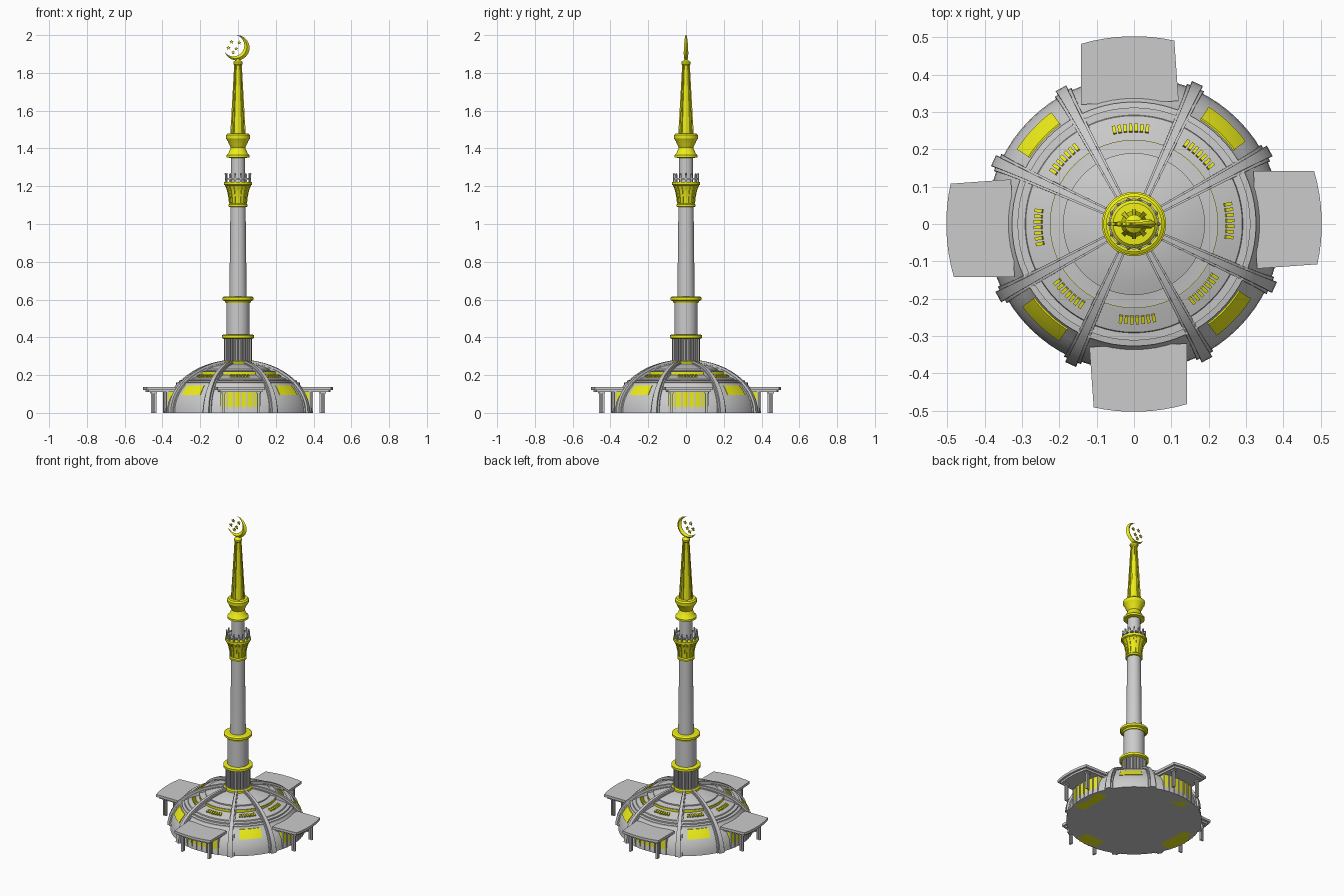
import bpy, bmesh
from math import sin, cos, pi, radians, sqrt
from mathutils import Matrix, Vector

if "Cube" in bpy.data.objects:
    bpy.data.objects.remove(bpy.data.objects["Cube"])

gold = bpy.data.materials.new("gold")
gold.diffuse_color = (0.85, 0.85, 0.01, 1)
gold.use_nodes = True
gold.node_tree.nodes["Principled BSDF"].inputs["Base Color"].default_value = gold.diffuse_color
TWIST = radians(2)              # whole plan is turned slightly
A, H = 0.395, 0.265             # dome radius and height


def rot(a):
    return Matrix.Rotation(a, 4, 'Z')


def finish(bm, name, mat=None, smooth=30):
    bmesh.ops.recalc_face_normals(bm, faces=bm.faces)
    me = bpy.data.meshes.new(name)
    bm.to_mesh(me)
    bm.free()
    if smooth:
        me.shade_smooth()
        me.set_sharp_from_angle(angle=radians(smooth))
    ob = bpy.data.objects.new(name, me)
    bpy.context.collection.objects.link(ob)
    if mat:
        me.materials.append(mat)
    return ob


def lathe(name, prof, segs=48, mat=None, smooth=30):
    bm = bmesh.new()
    rings = [[bm.verts.new((r * cos(2 * pi * i / segs), r * sin(2 * pi * i / segs), z))
              for i in range(segs)] for r, z in prof]
    for a, b in zip(rings, rings[1:]):
        for i in range(segs):
            j = (i + 1) % segs
            bm.faces.new((a[i], a[j], b[j], b[i]))
    bm.faces.new(rings[0])
    bm.faces.new(rings[-1])
    return finish(bm, name, mat, smooth)


def box(bm, size, m):
    bmesh.ops.create_cube(bm, size=1, matrix=m @ Matrix.Diagonal((*size, 1)))


def prism(bm, pts, z0, z1, m):
    lo = [bm.verts.new(m @ Vector((x, y, z0))) for x, y in pts]
    hi = [bm.verts.new(m @ Vector((x, y, z1))) for x, y in pts]
    bm.faces.new(lo)
    bm.faces.new(hi)
    for i in range(len(pts)):
        j = (i + 1) % len(pts)
        bm.faces.new((lo[i], lo[j], hi[j], hi[i]))


def sweep(bm, sections):
    rows = [[bm.verts.new(p) for p in s] for s in sections]
    for a, b in zip(rows, rows[1:]):
        for i in range(len(a)):
            j = (i + 1) % len(a)
            bm.faces.new((a[i], a[j], b[j], b[i]))
    bm.faces.new(rows[0])
    bm.faces.new(rows[-1])


def ell_r(z):
    return A * sqrt(1 - (z / H) ** 2)


def ell_z(r):
    return H * sqrt(1 - (r / A) ** 2)


# stepped dome
dome = [(A, 0)] + [(ell_r(z), z) for z in (.03, .06, .09, .12, .145)]
dome += [(.327, .152), (.327, .160), (.312, .163), (.312, .172), (.292, .174), (.290, .180),
         (.235, .198), (.224, .201), (.224, .219), (.205, .222), (.190, .225)]
dome += [(r, ell_z(r)) for r in (.19, .16, .13, .1, .06)]
lathe("dome", dome, 72, smooth=25)
lathe("dome_window_band", [(.2255, .203), (.2255, .216)], 72, gold)

# ribs: a wide low strip with a narrow raised strip on top
bm = bmesh.new()
for k in range(4):
    for s in (-1, 1):
        m = rot(TWIST + k * pi / 2 + s * radians(26.3))
        for w0, w1, h in ((.010, .025, .006), (.006, .016, .018)):
            secs = []
            for i in range(15):
                t = radians(79) * i / 14
                w = w1 + (w0 - w1) * i / 14
                n = Vector((cos(t) / A, 0, sin(t) / H)).normalized()
                p = Vector((A * cos(t), 0, H * sin(t)))
                q, b = p + n * h, p - n * .03
                b.z = max(b.z, 0)
                secs.append([m @ Vector((v.x, y, v.z)) for v, y in
                             ((b, -w), (q, -w), (q, w), (b, w))])
            sweep(bm, secs)
finish(bm, "dome_ribs")

# louvres in all eight bays
bm = bmesh.new()
for k in range(8):
    for i in range(-3, 4):
        a = TWIST + k * pi / 4 + i * radians(3.3)
        box(bm, (.021, .009, .018), rot(a) @ Matrix.Translation((.256, 0, .192))
            @ Matrix.Rotation(radians(20), 4, 'Y'))
finish(bm, "roof_louvres", gold, 0)

# large windows in the diagonal bays
bm = bmesh.new()
for k in range(4):
    secs = []
    for i in range(9):
        a = TWIST + pi / 4 + k * pi / 2 + radians(-10.5 + 21 * i / 8)
        sec = [(ell_r(z) + .004, z) for z in (.096, .120, .144)]
        sec += [(ell_r(z) - .02, z) for z in (.144, .096)]
        secs.append([rot(a) @ Vector((r, 0, z)) for r, z in sec])
    sweep(bm, secs)
finish(bm, "dome_windows", gold)

# four entrances: canopy, posts, glazed wall, mullions
canopy, posts, glass, frame = [bmesh.new() for _ in range(4)]


def plan(r, half, inner, inner_half):
    ys = [half * (-1 + i / 4) for i in range(9)]
    return [(sqrt(r * r - y * y), y) for y in ys] + [(inner, inner_half), (inner, -inner_half)]


for k in range(4):
    m = rot(TWIST + k * pi / 2)
    prism(canopy, plan(.503, .125, .325, .131), .122, .138, m)
    prism(canopy, plan(.490, .112, .325, .118), .110, .122, m)
    prism(glass, plan(.392, .105, .30, .105), 0, .110, m)
    for y in (-.092, .092):
        for dx in (-.007, .007):
            box(posts, (.009, .012, .110), m @ Matrix.Translation((.447 + dx, y, .055)))
        box(posts, (.03, .02, .008), m @ Matrix.Translation((.447, y, .106)))
    for i in range(7):
        y = -.105 + .035 * i
        box(frame, (.010, .008, .110), m @ Matrix.Translation((sqrt(.392 ** 2 - y * y), y, .055)))
finish(canopy, "entrance_canopies", None, 20)
finish(posts, "canopy_posts", None, 0)
finish(glass, "entrance_glazing", gold, 20)
finish(frame, "entrance_mullions", None, 0)

# tower shaft and collars
lathe("base_collar", [(.076, .250), (.084, .258), (.084, .270), (.076, .276)], 48, gold)
lathe("drum_core", [(.063, .25), (.063, .40)])
bm = bmesh.new()
for i in range(24):
    bmesh.ops.create_cone(bm, cap_ends=True, segments=8, radius1=.0065, radius2=.0065, depth=.125,
                          matrix=rot(2 * pi * i / 24) @ Matrix.Translation((.067, 0, .335)))
finish(bm, "drum_columns")
lathe("drum_collar", [(.076, .392), (.086, .397), (.086, .411), (.078, .415)], 48, gold)
lathe("lower_shaft", [(.061, .40), (.061, .60)])
lathe("shaft_collar", [(.066, .582), (.070, .592), (.082, .597), (.082, .611), (.074, .616)], 48, gold)
lathe("main_shaft", [(.046, .60), (.040, 1.10)])
lathe("upper_shaft", [(.037, 1.20), (.037, 1.37)])

# balcony with ribbed capital and railing
lathe("balcony", [(.040, 1.09), (.051, 1.092), (.051, 1.102), (.044, 1.108), (.047, 1.14),
                  (.055, 1.18), (.066, 1.203), (.075, 1.208), (.075, 1.223), (.04, 1.223)], 32, gold)
bm = bmesh.new()
for i in range(16):
    m = rot(2 * pi * i / 16)
    sweep(bm, [[m @ Vector((r + d, y, z)) for d, y in ((-.01, -.004), (.004, -.004), (.004, .004), (-.01, .004))]
               for r, z in ((.044, 1.108), (.047, 1.14), (.055, 1.18), (.067, 1.205))])
finish(bm, "balcony_brackets", gold, 0)
bm = bmesh.new()
for i in range(14):
    m = rot(2 * pi * i / 14)
    box(bm, (.007, .009, .040), m @ Matrix.Translation((.066, 0, 1.243)))
    bmesh.ops.create_icosphere(bm, subdivisions=1, radius=.006,
                               matrix=m @ Matrix.Translation((.066, 0, 1.264)))
finish(bm, "railing_posts", None, 0)
lathe("railing_band", [(.068, 1.236), (.068, 1.244), (.064, 1.244), (.064, 1.236), (.068, 1.236)], 32)

# finial: hourglass, faceted spire with ridges, cap
lathe("finial_base", [(.04, 1.350), (.062, 1.352), (.062, 1.364), (.052, 1.372), (.038, 1.405),
                      (.046, 1.420), (.056, 1.442), (.063, 1.452), (.064, 1.470), (.056, 1.478),
                      (.03, 1.48)], 24, gold)
lathe("spire", [(.037, 1.475), (.016, 1.845)], 8, gold, 0)
bm = bmesh.new()
for i in range(8):
    m = rot(2 * pi * i / 8)
    sweep(bm, [[m @ Vector((r + d, y, z)) for d, y in ((-.008, -w), (.004, -w), (.004, w), (-.008, w))]
               for r, z, w in ((.037, 1.475, .006), (.016, 1.845, .003))])
finish(bm, "spire_ridges", gold, 0)
lathe("spire_cap", [(.018, 1.838), (.025, 1.848), (.025, 1.858), (.010, 1.868), (.005, 1.880)], 16, gold)

# crescent: lens section between two offset circles
R, r2, d, ax = .067, .0576, .022, radians(146)
cx, cz = -.006, 1.933
secs = []
for i in range(41):
    u = i / 40
    ao = ax + radians(56.5) + u * radians(247)
    ai = ax + radians(75.8) + u * radians(208.4)
    o = Vector((R * cos(ao), 0, R * sin(ao)))
    n = Vector((d * cos(ax) + r2 * cos(ai), 0, d * sin(ax) + r2 * sin(ai)))
    mid, t = (o + n) / 2, Vector((0, .002 + .010 * sin(pi * u), 0))
    secs.append([Vector((cx, 0, cz)) + p for p in (o, mid + t, n, mid - t)])
bm = bmesh.new()
sweep(bm, secs)
finish(bm, "crescent", gold, 40)

# five small stars inside the crescent
bm = bmesh.new()
for x, z in ((-.034, 1.964), (.006, 1.960), (-.050, 1.932), (-.010, 1.928), (-.026, 1.908)):
    pts = [((.012 if i % 2 == 0 else .005) * sin(pi * i / 5),
            (.012 if i % 2 == 0 else .005) * cos(pi * i / 5)) for i in range(10)]
    prism(bm, pts, -.004, .004, Matrix.Translation((x, 0, z)) @ Matrix.Rotation(pi / 2, 4, 'X'))
finish(bm, "stars", gold, 0)
